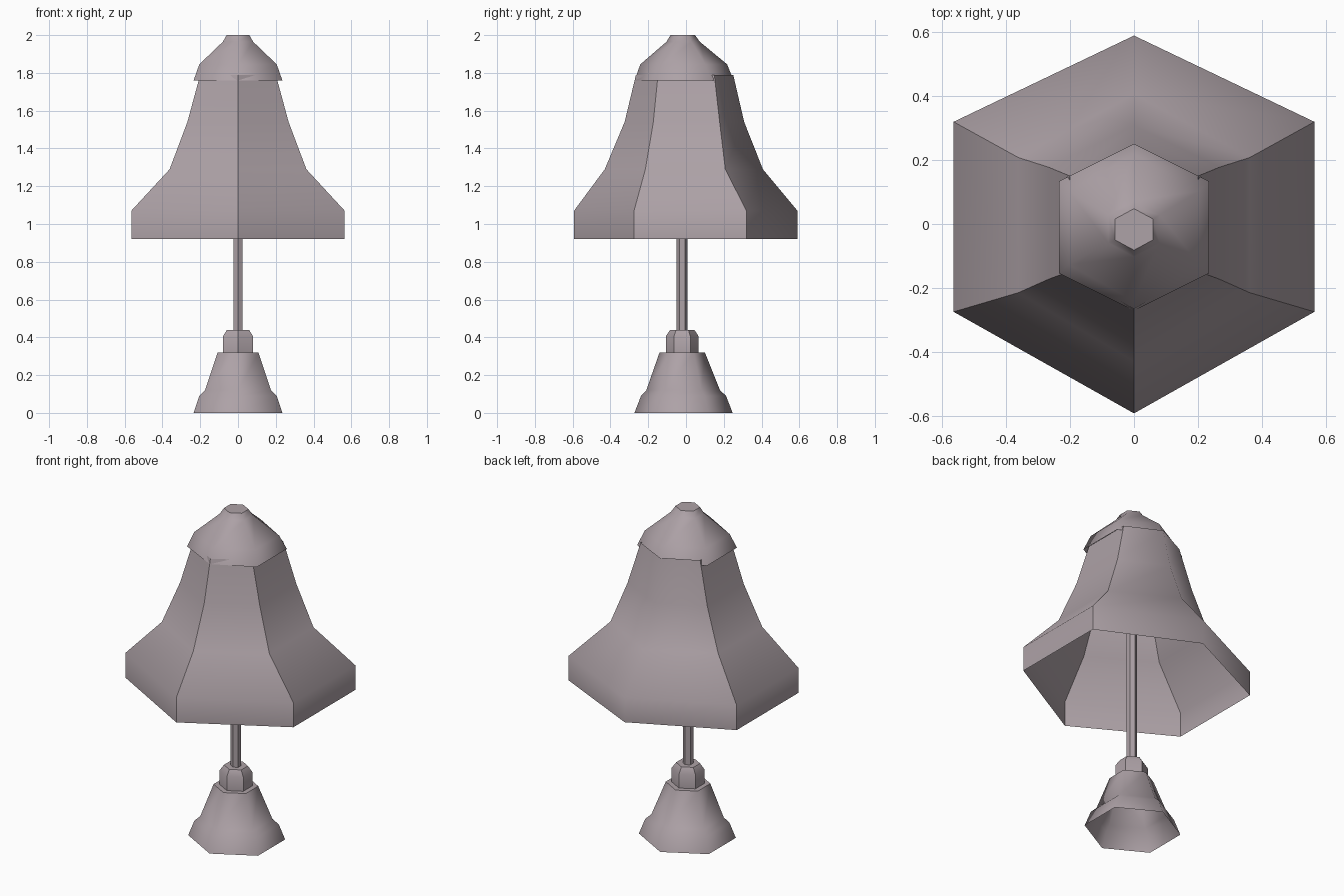
import bpy
import bmesh

if "Cube" in bpy.data.objects:
    bpy.data.objects.remove(bpy.data.objects["Cube"], do_unlink=True)

mauve = bpy.data.materials.new("mauve_grey")
mauve.use_nodes = True
colour = (0.42, 0.36, 0.385, 1)
mauve.diffuse_color = colour
mauve.node_tree.nodes["Principled BSDF"].inputs["Base Color"].default_value = colour


def hexagon(z, x, front, front_side, back_side, back):
    """Six corners, with points towards the front and the back."""
    return [(0, front, z), (x, front_side, z), (x, back_side, z),
            (0, back, z), (-x, back_side, z), (-x, front_side, z)]


def even_hexagon(z, x, centre, reach, side=0.5):
    return hexagon(z, x, centre - reach, centre - reach * side,
                   centre + reach * side, centre + reach)


def loft(name, rings, sharp_corners=(), closed_top=False):
    """Skin the rings from bottom to top; creases only at the given corners."""
    bm = bmesh.new()
    loops = [[bm.verts.new(p) for p in ring] for ring in rings]
    for low, high in zip(loops, loops[1:]):
        for i in range(6):
            j = (i + 1) % 6
            bm.faces.new((low[i], low[j], high[j], high[i])).smooth = True
        for i in sharp_corners:
            bm.edges.get((low[i], high[i])).smooth = False
    if closed_top:
        lid = bm.faces.new(loops[-1])
        for edge in lid.edges:
            edge.smooth = False
    mesh = bpy.data.meshes.new(name)
    bm.to_mesh(mesh)
    bm.free()
    mesh.materials.append(mauve)
    obj = bpy.data.objects.new(name, mesh)
    bpy.context.collection.objects.link(obj)
    return obj


ALL = range(6)

# Flared foot, hollow underneath
loft("base", [
    even_hexagon(0, 0.235, -0.013, 0.26),
    even_hexagon(0.09, 0.205, -0.013, 0.225),
    even_hexagon(0.12, 0.175, -0.015, 0.195),
    even_hexagon(0.32, 0.108, -0.02, 0.12),
], closed_top=True)

# Collar on the foot
loft("collar", [
    even_hexagon(0.32, 0.08, -0.02, 0.087),
    even_hexagon(0.405, 0.08, -0.02, 0.087),
    even_hexagon(0.44, 0.058, -0.02, 0.064),
], ALL, closed_top=True)

# Thin pole
loft("stem", [
    even_hexagon(0.43, 0.025, -0.02, 0.029),
    even_hexagon(1.9, 0.025, -0.02, 0.029),
], ALL, closed_top=True)

# Bell shade, open below, creased at every corner but the back one
loft("shade", [
    hexagon(0.92, 0.565, -0.593, -0.275, 0.32, 0.59),
    hexagon(1.07, 0.565, -0.593, -0.275, 0.32, 0.59),
    hexagon(1.29, 0.362, -0.43, -0.215, 0.208, 0.407),
    hexagon(1.54, 0.268, -0.325, -0.173, 0.178, 0.308),
    hexagon(1.79, 0.2, -0.265, -0.148, 0.15, 0.25),
], [0, 1, 2, 4, 5])

# Domed cap
loft("cap", [
    even_hexagon(1.76, 0.235, -0.01, 0.262, 0.55),
    even_hexagon(1.845, 0.205, -0.012, 0.23),
    even_hexagon(1.965, 0.08, -0.015, 0.088),
    even_hexagon(2, 0.06, -0.017, 0.065),
], closed_top=True)
